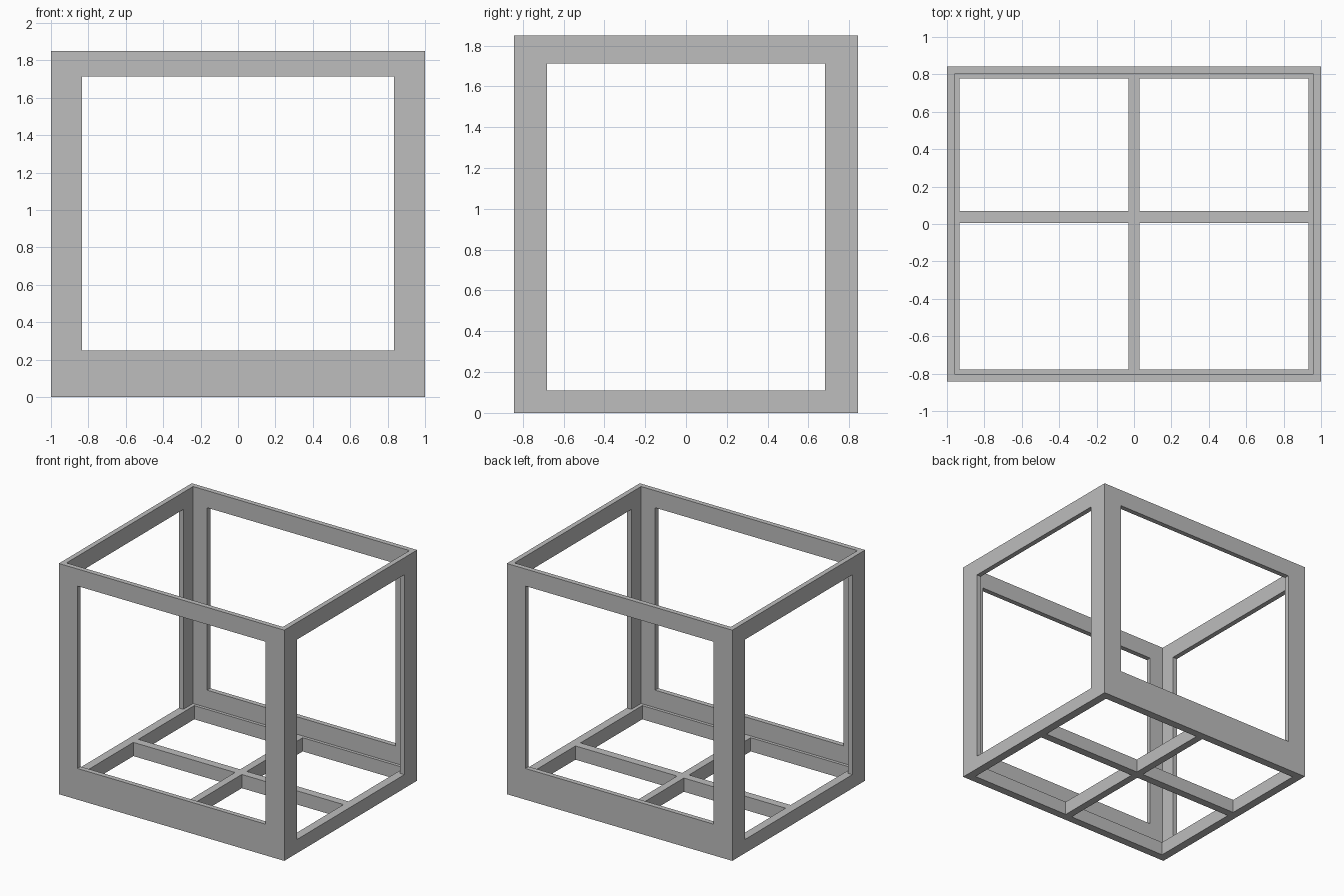
import bpy
from mathutils import Matrix, Vector

if "Cube" in bpy.data.objects:
    bpy.data.objects.remove(bpy.data.objects["Cube"])

grey = bpy.data.materials.new("plain grey")
grey.diffuse_color = (0.51, 0.51, 0.51, 1)
grey.use_nodes = True
grey.node_tree.nodes["Principled BSDF"].inputs["Base Color"].default_value = grey.diffuse_color

# overall half sizes, height and wall thickness
X, Y, H, T = 1.0, 0.842, 1.85, 0.04
BASE_H = 0.11


def add_mesh(name, verts, faces):
    mesh = bpy.data.meshes.new(name)
    mesh.from_pydata(verts, [], faces)
    mesh.materials.append(grey)
    obj = bpy.data.objects.new(name, mesh)
    bpy.context.collection.objects.link(obj)
    return obj


def rect(r):
    x0, y0, x1, y1 = r
    return [(x0, y0), (x1, y0), (x1, y1), (x0, y1)]


def frame(name, outer, inner, depth, axes):
    """Rectangular frame with an opening; axes maps (u, v, w) to world."""
    verts = [axes @ Vector((u, v, w)) for w in depth
             for r in (outer, inner) for u, v in rect(r)]
    faces = []
    for i in range(4):
        j = (i + 1) % 4
        faces += [(i, i + 4, j + 4, j),                # low side
                  (i + 8, j + 8, j + 12, i + 12),      # high side
                  (i, j, j + 8, i + 8),                # outer edge
                  (i + 4, i + 12, j + 12, j + 4)]      # opening edge
    if axes.determinant() < 0:
        faces = [f[::-1] for f in faces]
    return add_mesh(name, verts, faces)


def bar(name, r, z0, z1):
    verts = [(x, y, z) for z in (z0, z1) for x, y in rect(r)]
    faces = [(3, 2, 1, 0), (4, 5, 6, 7)]
    faces += [(i, (i + 1) % 4, (i + 1) % 4 + 4, i + 4) for i in range(4)]
    return add_mesh(name, verts, faces)


FLAT = Matrix.Identity(3)
XZ = Matrix(((1, 0, 0), (0, 0, 1), (0, 1, 0)))   # u=x, v=z, w=y
YZ = Matrix(((0, 0, 1), (1, 0, 0), (0, 1, 0)))   # u=y, v=z, w=x

# front and back walls, with a deep bottom rail
for name, depth in (("front_wall", (-Y, -Y + T)), ("back_wall", (Y - T, Y))):
    frame(name, (-X, 0, X, H), (-0.835, 0.25, 0.835, 1.713), depth, XZ)

# side walls fitted between them
for name, depth in (("left_wall", (-X, -X + T)), ("right_wall", (X - T, X))):
    frame(name, (-Y + T, 0, Y - T, H), (-0.68, BASE_H, 0.68, 1.713), depth, YZ)

# base frame inside the walls
bx, by = 0.932, 0.777
frame("base_frame", (-X + T, -Y + T, X - T, Y - T), (-bx, -by, bx, by),
      (0, BASE_H), FLAT)

# crossing floor bars
bar("floor_bar_long", (-bx, 0.005, bx, 0.07), 0, BASE_H)
bar("floor_bar_front", (-0.03, -by, 0.03, 0.005), 0, BASE_H)
bar("floor_bar_back", (-0.03, 0.07, 0.03, by), 0, BASE_H)
